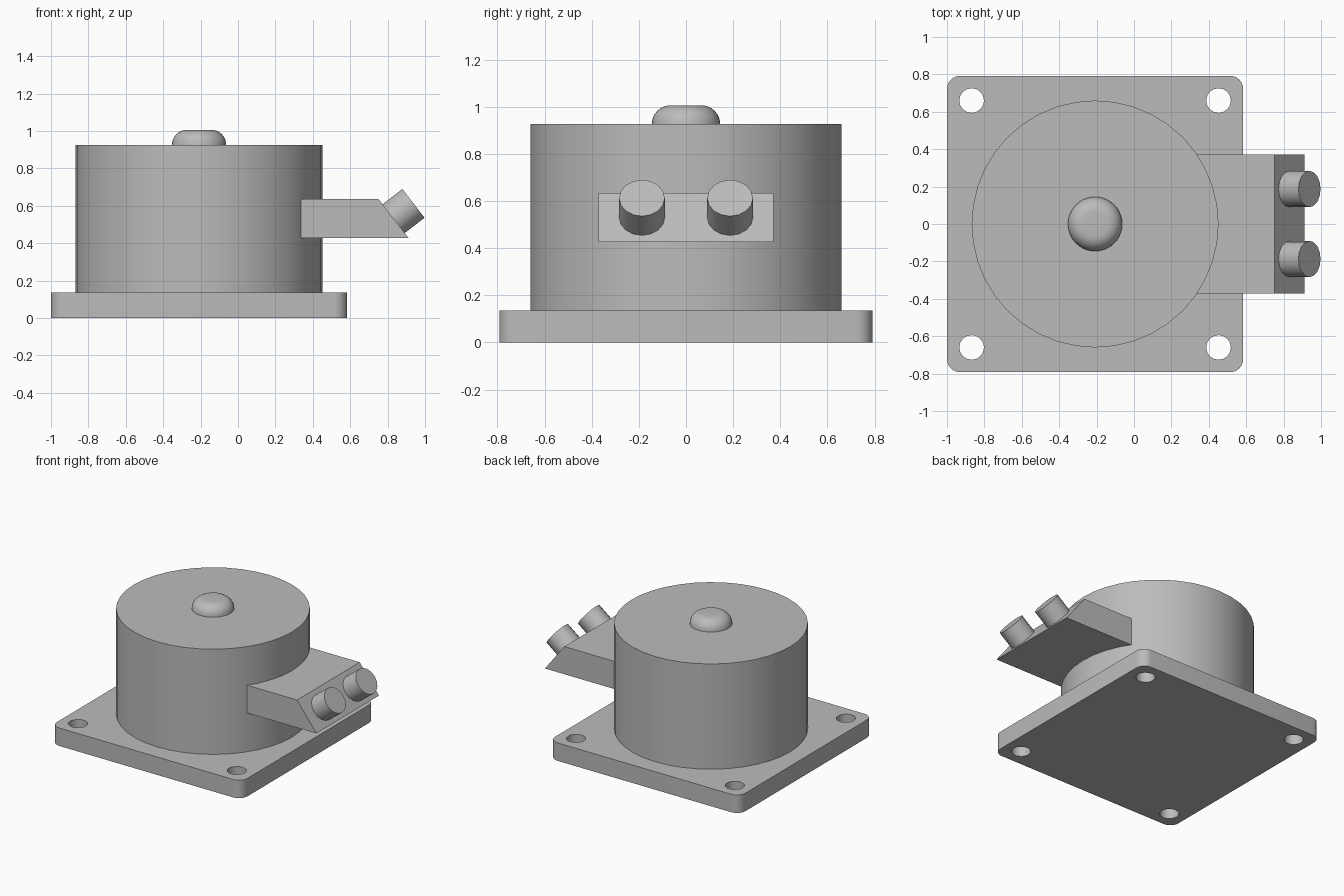
import bpy, bmesh, math
from mathutils import Matrix, Vector

if "Cube" in bpy.data.objects:
    bpy.data.objects.remove(bpy.data.objects["Cube"])

CX = -0.208          # body axis
PLATE_H, BODY_TOP = 0.135, 0.926

grey = bpy.data.materials.new("neutral_grey")
grey.diffuse_color = (0.5, 0.5, 0.5, 1)
grey.use_nodes = True
grey.node_tree.nodes["Principled BSDF"].inputs["Base Color"].default_value = grey.diffuse_color


def add_object(name, mesh, smooth=False):
    obj = bpy.data.objects.new(name, mesh)
    bpy.context.collection.objects.link(obj)
    mesh.materials.clear()
    mesh.materials.append(grey)
    if smooth:
        bpy.ops.object.select_all(action='DESELECT')
        bpy.context.view_layer.objects.active = obj
        obj.select_set(True)
        bpy.ops.object.shade_smooth_by_angle(angle=math.radians(35))
    return obj


def lathe(name, profile, sides, matrix):
    """Revolve (radius, height) points; closed with flat end caps."""
    bm = bmesh.new()
    rings = [[bm.verts.new((r * math.cos(2 * math.pi * i / sides),
                            r * math.sin(2 * math.pi * i / sides), z))
              for i in range(sides)] for r, z in profile]
    for a, b in zip(rings, rings[1:]):
        for i in range(sides):
            j = (i + 1) % sides
            bm.faces.new((a[i], a[j], b[j], b[i]))
    bm.faces.new(rings[0][::-1])
    bm.faces.new(rings[-1])
    bm.transform(matrix)
    mesh = bpy.data.meshes.new(name)
    bm.to_mesh(mesh)
    bm.free()
    return add_object(name, mesh, True)


def arc(cx, cy, r, start, end, n):
    return [(cx + r * math.cos(start + (end - start) * i / n),
             cy + r * math.sin(start + (end - start) * i / n)) for i in range(n + 1)]


# Base plate: rounded square outline with four bolt holes
HALF, CORNER = 0.792, 0.07
c = HALF - CORNER
outline = []
for k, (sx, sy) in enumerate(((1, 1), (-1, 1), (-1, -1), (1, -1))):
    outline += arc(CX + sx * c, sy * c, CORNER, k * math.pi / 2, (k + 1) * math.pi / 2, 6)
loops = [outline]
for sx in (-1, 1):
    for sy in (-1, 1):
        loops.append(arc(CX + sx * 0.66, sy * 0.66, 0.066, 0, 2 * math.pi, 16)[:-1])
curve = bpy.data.curves.new("plate_outline", 'CURVE')
curve.dimensions = '2D'
curve.fill_mode = 'BOTH'
curve.extrude = PLATE_H / 2
for pts in loops:
    spline = curve.splines.new('POLY')
    spline.points.add(len(pts) - 1)
    for p, (x, y) in zip(spline.points, pts):
        p.co = (x, y, 0, 1)
    spline.use_cyclic_u = True
temp = bpy.data.objects.new("plate_outline", curve)
bpy.context.collection.objects.link(temp)
bpy.context.view_layer.update()
plate = bpy.data.meshes.new_from_object(
    temp.evaluated_get(bpy.context.evaluated_depsgraph_get()))
bpy.data.objects.remove(temp)
bm = bmesh.new()
bm.from_mesh(plate)
bmesh.ops.remove_doubles(bm, verts=bm.verts, dist=1e-5)
bmesh.ops.recalc_face_normals(bm, faces=bm.faces)
bm.transform(Matrix.Translation((0, 0, PLATE_H / 2)))
bm.to_mesh(plate)
bm.free()
add_object("base_plate", plate, True)

# Cylindrical body
axis = Matrix.Translation((CX, 0, 0))
lathe("body", [(0.66, PLATE_H), (0.66, BODY_TOP)], 40, axis)

# Rounded load button on top
button = [(0.145, BODY_TOP)] + arc(0.065, BODY_TOP, 0.08, 0, math.pi / 2, 8)[1:]
lathe("load_button", button, 40, axis)

# Connector block with slanted end
profile = [(0.335, 0.427), (0.912, 0.427), (0.752, 0.635), (0.335, 0.635)]
bm = bmesh.new()
face = bm.faces.new([bm.verts.new((x, -0.372, z)) for x, z in profile])
ext = bmesh.ops.extrude_face_region(bm, geom=[face])
bmesh.ops.translate(bm, vec=(0, 0.744, 0),
                    verts=[v for v in ext["geom"] if isinstance(v, bmesh.types.BMVert)])
bmesh.ops.recalc_face_normals(bm, faces=bm.faces)
mesh = bpy.data.meshes.new("connector_block")
bm.to_mesh(mesh)
bm.free()
add_object("connector_block", mesh)

# Two cable sockets standing square to the slanted end
normal = Vector((0.208, 0, 0.16)).normalized()
turn = normal.to_track_quat('Z', 'Y').to_matrix().to_4x4()
for side, y in (("front", -0.187), ("back", 0.187)):
    place = Matrix.Translation((0.832, y, 0.531)) @ turn
    lathe("cable_socket_" + side, [(0.097, -0.02), (0.097, 0.134)], 16, place)
